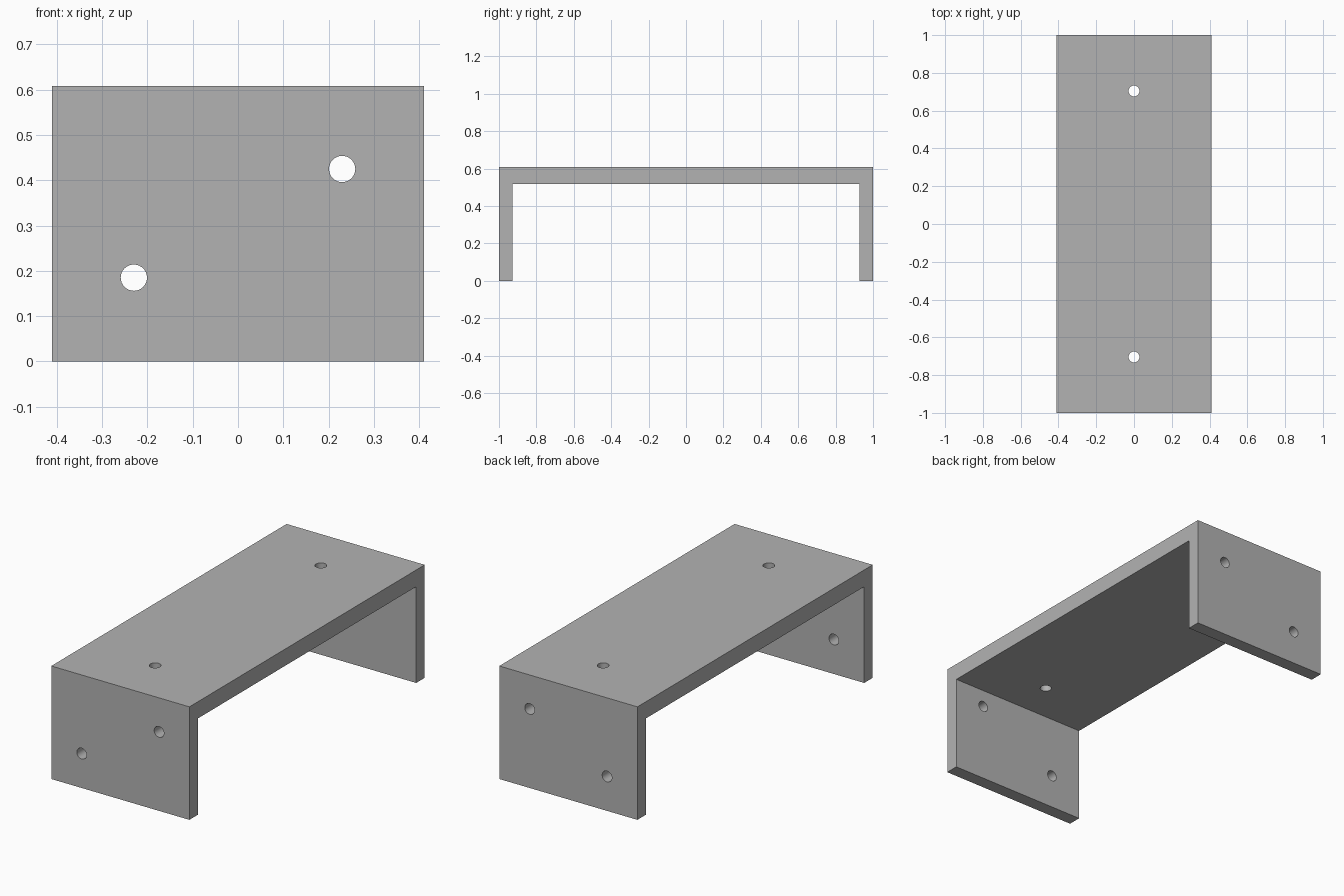
import bpy
import bmesh
from math import pi, radians
from mathutils import Matrix

if "Cube" in bpy.data.objects:
    bpy.data.objects.remove(bpy.data.objects["Cube"], do_unlink=True)

HALF_W, HALF_L, HEIGHT = 0.411, 1.0, 0.608
LEG_T, UNDERSIDE = 0.072, 0.518
HOLE_R = 0.029

grey = bpy.data.materials.new("plain grey")
grey.use_nodes = True
grey.diffuse_color = (0.45, 0.45, 0.45, 1)
grey.node_tree.nodes["Principled BSDF"].inputs["Base Color"].default_value = grey.diffuse_color


def add_object(name, bm):
    bmesh.ops.recalc_face_normals(bm, faces=bm.faces)
    mesh = bpy.data.meshes.new(name)
    bm.to_mesh(mesh)
    bm.free()
    mesh.materials.append(grey)
    obj = bpy.data.objects.new(name, mesh)
    bpy.context.collection.objects.link(obj)
    return obj


# Bracket: a U-shaped side profile extruded across the width
inner = HALF_L - LEG_T
half = [(HALF_L, HEIGHT), (HALF_L, 0), (inner, 0), (inner, UNDERSIDE)]
profile = half + [(-y, z) for y, z in reversed(half)]
bm = bmesh.new()
face = bm.faces.new([bm.verts.new((-HALF_W, y, z)) for y, z in profile])
result = bmesh.ops.extrude_face_region(bm, geom=[face])
new_verts = [v for v in result["geom"] if isinstance(v, bmesh.types.BMVert)]
bmesh.ops.translate(bm, verts=new_verts, vec=(2 * HALF_W, 0, 0))
bracket = add_object("bracket", bm)

# Screw hole cutters: two down through the top, two through both legs
bm = bmesh.new()


def add_drill(location, length, tilt=0):
    matrix = Matrix.Translation(location) @ Matrix.Rotation(tilt, 4, "X")
    bmesh.ops.create_cone(bm, cap_ends=True, segments=32, radius1=HOLE_R,
                          radius2=HOLE_R, depth=length, matrix=matrix)


for side in (-1, 1):
    add_drill((0, side * 0.704, HEIGHT), 0.4)
    for end in (-1, 1):
        add_drill((side * 0.23, end * HALF_L, 0.305 + side * 0.12), 0.3, pi / 2)
drills = add_object("hole_cutters", bm)
drills.hide_render = True

# Cut the holes, then drop the cutters
cut = bracket.modifiers.new("holes", "BOOLEAN")
cut.operation = "DIFFERENCE"
cut.solver = "EXACT"
cut.object = drills
bpy.ops.object.select_all(action="DESELECT")
bracket.select_set(True)
bpy.context.view_layer.objects.active = bracket
bpy.ops.object.modifier_apply(modifier=cut.name)
bpy.data.objects.remove(drills, do_unlink=True)
bpy.ops.object.shade_smooth_by_angle(angle=radians(30))
